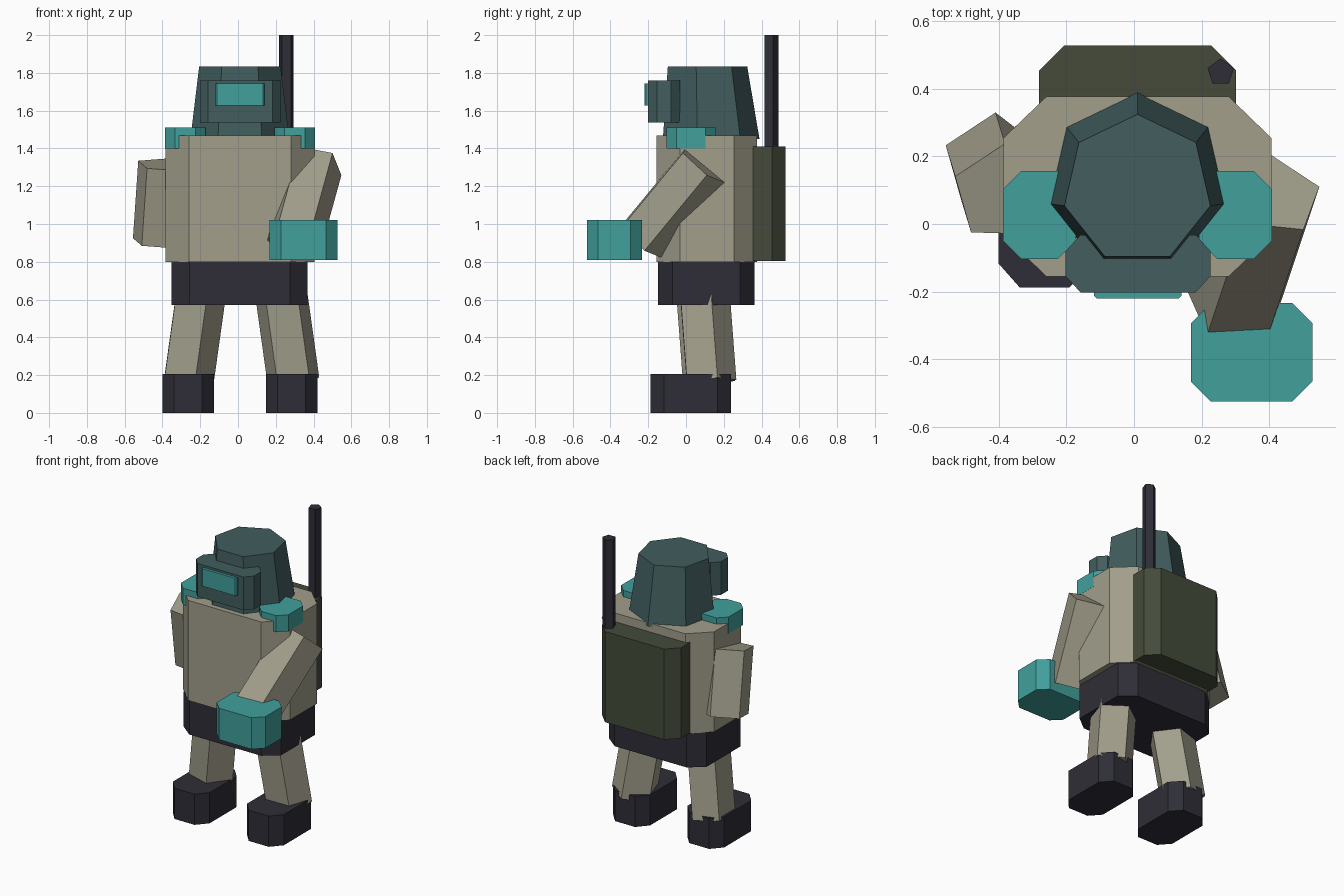
import bpy, bmesh, math
from mathutils import Vector

cube = bpy.data.objects.get("Cube")
if cube:
    bpy.data.objects.remove(cube, do_unlink=True)


def material(name, rgb):
    m = bpy.data.materials.new(name)
    m.use_nodes = True
    m.diffuse_color = (*rgb, 1)
    m.node_tree.nodes["Principled BSDF"].inputs["Base Color"].default_value = (*rgb, 1)
    return m


khaki = material("khaki cloth", (0.36, 0.345, 0.26))
teal = material("teal", (0.052, 0.35, 0.33))
dark = material("dark leather", (0.028, 0.027, 0.038))
slate = material("slate helmet", (0.054, 0.11, 0.112))
green = material("dark green pack", (0.058, 0.07, 0.043))


def loft(name, lower, upper, mat):
    """Join two matching rings into a closed flat-shaded solid."""
    bm = bmesh.new()
    low = [bm.verts.new(p) for p in lower]
    top = [bm.verts.new(p) for p in upper]
    n = len(low)
    bm.faces.new(low)
    bm.faces.new(top)
    for i in range(n):
        j = (i + 1) % n
        bm.faces.new((low[i], low[j], top[j], top[i]))
    bmesh.ops.recalc_face_normals(bm, faces=bm.faces)
    mesh = bpy.data.meshes.new(name)
    bm.to_mesh(mesh)
    bm.free()
    mesh.materials.append(mat)
    obj = bpy.data.objects.new(name, mesh)
    bpy.context.collection.objects.link(obj)
    return obj


def block(name, x, y, z, cut, mat):
    """Box with its four upright corners cut off; x, y, z are (min, max)."""
    cx, cy = cut
    ring = [(x[0] + cx, y[0]), (x[1] - cx, y[0]), (x[1], y[0] + cy), (x[1], y[1] - cy),
            (x[1] - cx, y[1]), (x[0] + cx, y[1]), (x[0], y[1] - cy), (x[0], y[0] + cy)]
    return loft(name, *[[(px, py, h) for px, py in ring] for h in z], mat)


def ring(centre, axis, r, sides, toward):
    """Regular polygon around an axis, with one corner pointing toward a direction."""
    n = Vector(axis).normalized()
    u = Vector(toward)
    u = (u - n * u.dot(n)).normalized()
    v = n.cross(u)
    turn = [math.tau * i / sides for i in range(sides)]
    return [Vector(centre) + r * (math.cos(t) * u + math.sin(t) * v) for t in turn]


def limb(name, start, end, r, toward, mat):
    """Five-sided rod between two points."""
    axis = Vector(end) - Vector(start)
    return loft(name, ring(start, axis, r, 5, toward), ring(end, axis, r, 5, toward), mat)


# Body
block("torso", (-0.385, 0.406), (-0.155, 0.376), (0.8, 1.468), (0.126, 0.122), khaki)
block("waist", (-0.352, 0.369), (-0.147, 0.362), (0.57, 0.802), (0.095, 0.075), dark)

# Paired parts, mirrored about the body's middle line
MID = 0.01
for side, s, corner in (("left", 1, (0, 1, 0)), ("right", -1, (1, 0, 0))):
    def span(a, b):
        return tuple(sorted((MID + s * a, MID + s * b)))
    block(side + "_foot", span(0.138, 0.41), (-0.187, 0.238), (0, 0.205), (0.062, 0.07), dark)
    block(side + "_shoulder_pad", span(0.182, 0.397), (-0.103, 0.156), (1.4, 1.51),
          (0.053, 0.053), teal)
    limb(side + "_leg", (MID + s * 0.212, 0.083, 0.68), (MID + s * 0.284, 0.122, 0.165),
         0.145, corner, khaki)

# Arms and the raised hand
limb("right_arm", (-0.388, 0.091, 1.314), (-0.416, 0.183, 0.904), 0.15, (0.03, 1, 0), khaki)
limb("left_arm", (0.408, 0.088, 1.315), (0.298, -0.242, 0.915), 0.152, (-0.94, 0.34, -0.01), khaki)
block("left_hand", (0.168, 0.527), (-0.525, -0.233), (0.81, 1.02), (0.06, 0.06), teal)

# Helmet, seven sided and narrowing upward
up = (0, 0, 1)
loft("helmet", ring((MID, 0.12, 1.45), up, 0.269, 7, (0, 1, 0)),
     ring((MID, 0.103, 1.835), up, 0.221, 7, (0, 1, 0)), slate)
block("visor_housing", (-0.202, 0.226), (-0.202, -0.032), (1.538, 1.76), (0.044, 0.048), slate)
block("visor_lens", (-0.118, 0.14), (-0.22, -0.19), (1.628, 1.745), (0.008, 0.008), teal)

# Back pack with aerial
block("back_pack", (-0.28, 0.302), (0.23, 0.527), (0.805, 1.41), (0.073, 0.073), green)
limb("aerial", (0.256, 0.448, 1.3), (0.256, 0.448, 2.0), 0.041, (0, 1, 0), dark)
